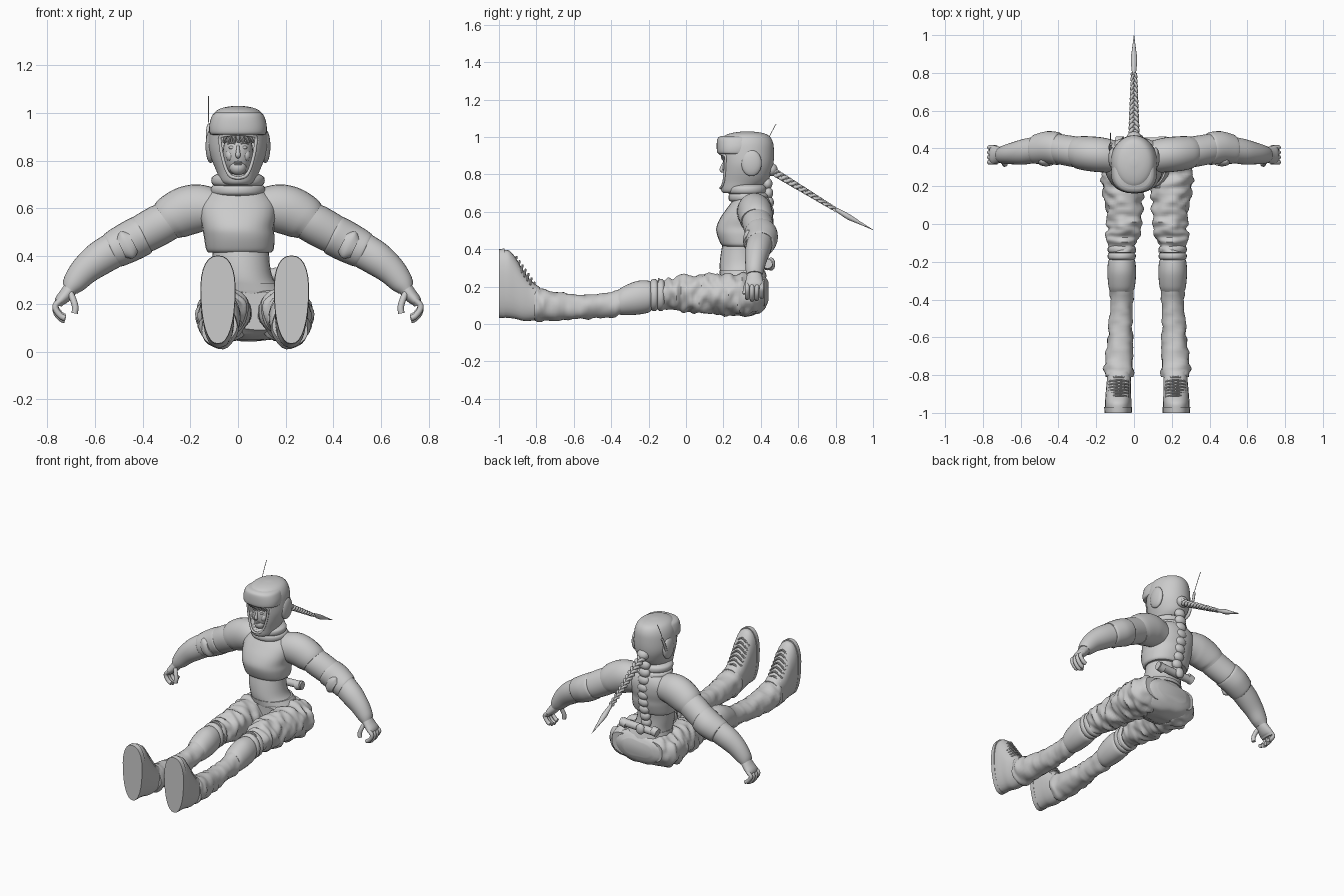
import bpy, bmesh, math
from mathutils import Vector, noise

old = bpy.data.objects.get("Cube")
if old:
    bpy.data.objects.remove(old)

grey = bpy.data.materials.new("plain_grey")
grey.use_nodes = True
grey.diffuse_color = (0.6, 0.6, 0.6, 1)
grey.node_tree.nodes["Principled BSDF"].inputs["Base Color"].default_value = (0.6, 0.6, 0.6, 1)

X, Y, Z = Vector((1, 0, 0)), Vector((0, 1, 0)), Vector((0, 0, 1))
LEG_MID = 0.07  # the seated legs are shifted slightly to the left


def finish(name, bm, angle=40):
    bmesh.ops.recalc_face_normals(bm, faces=bm.faces)
    mesh = bpy.data.meshes.new(name)
    bm.to_mesh(mesh)
    bm.free()
    ob = bpy.data.objects.new(name, mesh)
    bpy.context.collection.objects.link(ob)
    mesh.materials.append(grey)
    bpy.ops.object.select_all(action="DESELECT")
    ob.select_set(True)
    bpy.context.view_layer.objects.active = ob
    bpy.ops.object.shade_smooth_by_angle(angle=math.radians(angle))
    return ob


def spline(rows, steps):
    """Catmull-Rom through rows of numbers."""
    out = []
    for i in range(len(rows) - 1):
        quad = rows[max(i - 1, 0)], rows[i], rows[i + 1], rows[min(i + 2, len(rows) - 1)]
        for s in range(steps):
            t = s / steps
            out.append([b + t / 2 * (c - a + t * (2*a - 5*b + 4*c - d + t * (3*b - 3*c + d - a)))
                        for a, b, c, d in zip(*quad)])
    return out + [list(rows[-1])]


def loft(name, rows, u=X, axis=None, sides=28, steps=5, power=1.0, egg=0.0, rough=0.0, flip=None):
    """Skin ellipses (x, y, z, radius_u, radius_v) along a path; flip mirrors about that x."""
    rings = spline(rows, steps)
    pts = [Vector(r[:3]) for r in rings]
    bm = bmesh.new()
    loops = []
    for i, r in enumerate(rings):
        t = axis or (pts[min(i + 1, len(pts) - 1)] - pts[max(i - 1, 0)]).normalized()
        v = t.cross(u).normalized()
        loop = []
        for k in range(sides):
            a = math.tau * k / sides
            c, s = math.cos(a), math.sin(a)
            c, s = math.copysign(abs(c) ** power, c), math.copysign(abs(s) ** power, s)
            p = pts[i] + u * c * r[3] * (1 + egg * s) + v * s * r[4]
            if rough:
                p += (p - pts[i]).normalized() * rough * noise.noise(Vector((p.x * 14, p.y * 30, p.z * 14)))
            if flip is not None:
                p.x = 2 * flip - p.x
            loop.append(bm.verts.new(p))
        loops.append(loop)
    for a, b in zip(loops, loops[1:]):
        for k in range(sides):
            bm.faces.new((a[k - 1], a[k], b[k], b[k - 1]))
    bm.faces.new(loops[0])
    bm.faces.new(loops[-1])
    return finish(name, bm)


def ball(name, centre, radii):
    bm = bmesh.new()
    bmesh.ops.create_uvsphere(bm, u_segments=24, v_segments=14, radius=1)
    bmesh.ops.scale(bm, vec=radii, verts=bm.verts)
    bmesh.ops.translate(bm, vec=centre, verts=bm.verts)
    return finish(name, bm)


def tube(name, pts, r, sides=10, steps=4, u=X, flip=None):
    return loft(name, [(*p, r, r) for p in pts], u=u, sides=sides, steps=steps, flip=flip)


def upright(rows):
    """Rows (z, x, front_y, back_y, radius_x) to ring rows for a vertical loft."""
    return [(x, (f + b) / 2, z, rx, (b - f) / 2) for z, x, f, b, rx in rows]


# Torso: bare midriff, cropped top, neck
loft("waist", upright([(.18, .06, .20, .44, .16), (.24, .055, .19, .43, .145), (.30, .03, .18, .41, .12),
                       (.37, .015, .185, .40, .118), (.45, .01, .2, .41, .12)]), axis=Z)
loft("cropped_top", upright([(.415, .008, .20, .42, .132), (.43, .008, .185, .43, .142), (.48, .005, .165, .445, .148),
                             (.52, 0, .163, .45, .15), (.57, 0, .185, .46, .16), (.62, 0, .22, .46, .16),
                             (.66, 0, .25, .45, .13), (.69, 0, .27, .43, .09)]), axis=Z, power=.9)
loft("neck", [(0, .34, .64, .07, .07), (0, .33, .80, .06, .07)], axis=Z)
for i, (z, r) in enumerate([(.675, .088), (.715, .086)]):
    loft("collar_roll_%d" % i, [(0, .335 - .01 * i, z - .028, r * .9, r * .85), (0, .335 - .01 * i, z - .014, r * 1.25, r * 1.18),
                                (0, .335 - .01 * i, z + .014, r * 1.28, r * 1.2), (0, .335 - .01 * i, z + .03, r, r)], axis=Z)

# Helmet
helmet_rows = upright([(.70, 0, .20, .30, .05), (.715, 0, .188, .36, .072), (.76, 0, .183, .43, .092), (.81, 0, .183, .457, .112),
                       (.86, 0, .183, .468, .124), (.92, 0, .18, .47, .123), (.97, 0, .18, .465, .115),
                       (1.005, 0, .205, .445, .095), (1.022, 0, .25, .405, .063), (1.03, 0, .31, .345, .015)])
helmet = loft("helmet", helmet_rows, axis=Z, sides=48)

# Face opening cut into the helmet, with a raised rim
half = [(0, .727), (.03, .735), (.05, .765), (.066, .82), (.074, .87), (.07, .902), (0, .912)]
outline = [Vector((x, .1, z)) for x, z in spline(half, 4)]
outline += [Vector((-p.x, p.y, p.z)) for p in outline[-2:0:-1]]
bm = bmesh.new()
face = bm.faces.new([bm.verts.new(p) for p in outline])
new = bmesh.ops.extrude_face_region(bm, geom=[face])["geom"]
bmesh.ops.translate(bm, vec=(0, .2, 0), verts=[g for g in new if isinstance(g, bmesh.types.BMVert)])
cutter = finish("opening_cutter", bm)
cutter.hide_render = True
cutter.hide_set(True)
cut = helmet.modifiers.new("opening", "BOOLEAN")
cut.object = cutter
cut.solver = "EXACT"
bpy.context.view_layer.objects.active = helmet
helmet.select_set(True)
bpy.ops.object.modifier_apply(modifier="opening")
bpy.data.objects.remove(cutter)

dense = spline(helmet_rows, 12)
rim = []
for p in outline:
    r = min(dense, key=lambda q: abs(q[2] - p.z))
    rim.append((p.x, r[1] - r[4] * math.sqrt(max(0, 1 - (p.x / r[3]) ** 2)), p.z))
curve = bpy.data.curves.new("opening_rim", "CURVE")
curve.dimensions = "3D"
curve.bevel_depth = .007
s = curve.splines.new("POLY")
s.points.add(len(rim) - 1)
for q, p in zip(s.points, rim):
    q.co = (*p, 1)
s.use_cyclic_u = True
curve.materials.append(grey)
bpy.context.collection.objects.link(bpy.data.objects.new("opening_rim", curve))

loft("helmet_brow", upright([(.908, 0, .185, .36, .105), (.915, 0, .168, .36, .118), (.95, 0, .164, .37, .12),
                             (.99, 0, .168, .37, .108), (1.004, 0, .185, .36, .09)]), axis=Z, sides=40, power=.85)
for side, sx in (("right", -1), ("left", 1)):
    ball(side + "_helmet_ear", (sx * .115, .35, .86), (.021, .055, .07))
tube("antenna_base", [(-.125, .39, .86), (-.127, .41, .91), (-.122, .425, .95)], .008)
tube("antenna", [(-.122, .42, .94), (-.124, .45, 1.01), (-.124, .482, 1.07)], .002, 6)

# Face
ball("head", (0, .272, .835), (.063, .075, .1))
ball("jaw", (0, .235, .772), (.036, .035, .033))
loft("nose", [(0, .203, .865, .005, .005), (0, .193, .84, .008, .009), (0, .19, .822, .011, .01), (0, .202, .814, .006, .006)])
for z in (.793, .785):
    ball("lip", (0, .206, z), (.017, .008, .005))
for side, sx in (("right", -1), ("left", 1)):
    ball(side + "_eye", (sx * .026, .211, .855), (.013, .008, .007))
    tube(side + "_eyebrow", [(sx * .01, .2, .869), (sx * .027, .203, .876), (sx * .043, .218, .87)], .003, 6, u=Z)
    ball(side + "_cheek", (sx * .032, .227, .822), (.02, .02, .025))
for i in range(7):
    x = -.054 + i * .018
    tube("fringe_%d" % i, [(x * .7, .2, .915), (x, .194 + abs(x) * .25, .895), (x * 1.12 + .004, .2 + abs(x) * .4, .878)], .008, 8)

# Plaited hair: knot, three woven strands, loose tip
ball("hair_knot", (0, .455, .825), (.04, .035, .035))
start, end = Vector((0, .45, .825)), Vector((0, .80, .612))
along = (end - start).normalized()
out = along.cross(X)
for k in range(3):
    rows = []
    for i in range(97):
        f = i / 96
        a = f * math.tau * 4.5 + k * math.tau / 3
        size = 1 - .45 * f
        p = start.lerp(end, f) + X * math.sin(a) * .019 * size + out * math.sin(2 * a) * .011 * size
        rows.append((*p, .0125 * size, .0125 * size))
    loft("plait_strand_%d" % k, rows, sides=10, steps=1)
loft("plait_tip", [(0, .785, .62, .009, .009), (0, .82, .602, .013, .012), (0, .87, .572, .017, .015),
                   (0, .93, .54, .01, .008), (0, 1.0, .503, .001, .001)], sides=14)

# Spine plates, back pouch
for i in range(9):
    f = i / 8
    z = .75 - .4 * f
    ball("spine_plate_%d" % i, (.01 * f, .435 + .022 * math.sin(f * 3.1) - .03 * f, z), (.042 - .014 * abs(f - .4), .027, .032))
for i, (x, r) in enumerate([(.045, .024), (-.075, .029), (.15, .029)]):
    w = .13 if i == 0 else .018
    loft("waist_roll_%d" % i, [(x - w, .435, .315, r, r), (x + w, .435, .325, r, r)], u=Y, sides=20)
ball("roll_buckle", (.02, .455, .32), (.03, .022, .035))
loft("belt", upright([(.255, .05, .182, .432, .143), (.285, .04, .178, .422, .13)]), axis=Z)

# Seat of the trousers
loft("trouser_seat", [(LEG_MID - .01, .19, .17, .17, .08), (LEG_MID - .01, .25, .16, .20, .105), (LEG_MID - .01, .34, .155, .205, .112),
                      (LEG_MID - .01, .41, .165, .18, .095), (LEG_MID - .01, .44, .175, .11, .05)], axis=Y, rough=.012, power=.9)

for side, leg_flip, arm_flip in (("right", None, 0), ("left", LEG_MID, None)):
    # Legs
    leg = dict(axis=-Y, flip=leg_flip)
    loft(side + "_thigh", [(-.04, .42, .17, .09, .07), (-.05, .35, .155, .12, .107), (-.058, .24, .155, .115, .108),
                           (-.052, .12, .16, .102, .103), (-.05, 0, .165, .09, .1), (-.06, -.08, .16, .078, .083),
                           (-.063, -.15, .155, .068, .074)], rough=.022, steps=10, sides=40, **leg)
    for i, y in enumerate((-.135, -.17)):
        loft("%s_knee_roll_%d" % (side, i), [(-.065, y + .022, .155, .06, .068), (-.065, y + .01, .155, .073, .084),
                                             (-.065, y - .01, .155, .073, .084), (-.065, y - .022, .155, .06, .07)], **leg)
    loft(side + "_knee_pad", [(-.065, -.185, .148, .062, .072), (-.065, -.2, .146, .072, .085), (-.065, -.26, .14, .076, .09),
                              (-.065, -.33, .125, .07, .078), (-.066, -.36, .117, .06, .065)], **leg)
    loft(side + "_shin", [(-.065, -.33, .12, .064, .07), (-.066, -.42, .1, .059, .066), (-.07, -.52, .093, .062, .064),
                          (-.073, -.63, .092, .069, .07), (-.079, -.74, .1, .077, .085), (-.08, -.79, .106, .078, .094),
                          (-.08, -.81, .108, .073, .085)], rough=.012, **leg)
    # Boots
    loft(side + "_boot", [(-.08, -.78, .11, .062, .085), (-.08, -.83, .125, .064, .108), (-.082, -.87, .152, .066, .135),
                          (-.083, -.91, .19, .068, .163), (-.084, -.945, .212, .07, .18), (-.084, -.975, .215, .07, .181)],
         egg=.08, power=.85, **leg)
    loft(side + "_boot_sole", [(-.084, -.97, .217, .073, .186), (-.084, -1.0, .217, .071, .184)], egg=.13, power=.85, steps=1, **leg)
    for i in range(7):
        y, z = -.81 - .016 * i, .205 + .021 * i
        tube("%s_lace_%d" % (side, i), [(-.13, y - .008, z - .018), (-.08, y, z + .016 + .002 * i), (-.03, y - .008, z - .018)],
             .006, 8, u=Y, flip=leg_flip)

    # Arms
    arm = dict(u=Y, flip=arm_flip)
    loft(side + "_shoulder", [(.09, .355, .595, .085, .085), (.16, .365, .60, .092, .1), (.215, .37, .59, .093, .103),
                              (.27, .375, .565, .09, .097), (.3, .378, .545, .084, .086)], **arm)
    loft(side + "_upper_sleeve", [(.27, .378, .56, .08, .08), (.33, .385, .53, .082, .085), (.40, .397, .492, .08, .082), (.43, .4, .477, .074, .074)], **arm)
    loft(side + "_elbow_pad", [(.395, .398, .492, .078, .076), (.405, .4, .487, .087, .085), (.46, .405, .458, .086, .085),
                               (.52, .397, .427, .078, .078), (.53, .395, .422, .07, .07)], **arm)
    loft(side + "_elbow_patch", [(.44, .34, .46, .03, .045), (.465, .335, .447, .03, .062), (.49, .34, .435, .03, .045)], **arm)
    loft(side + "_forearm", [(.51, .395, .432, .07, .075), (.58, .383, .39, .068, .072), (.64, .374, .342, .058, .062),
                             (.685, .368, .29, .049, .05), (.705, .366, .262, .042, .036)], **arm)
    # Hands
    loft(side + "_palm", [(.69, .366, .28, .036, .032), (.72, .366, .24, .045, .029), (.745, .366, .212, .05, .024), (.752, .366, .192, .044, .014)], **arm)
    for i in range(4):
        y, drop = .327 + .026 * i, (.01, 0, .004, .016)[i]
        tube("%s_finger_%d" % (side, i), [(.742, y, .215), (.764, y, .195), (.762, y, .163 + drop), (.742, y, .138 + drop), (.725, y, .13 + drop)],
             .0125, 12, u=Y, flip=arm_flip)
    tube(side + "_thumb", [(.705, .34, .25), (.69, .325, .215), (.682, .318, .185), (.685, .316, .16)], .0135, 12, u=Y, flip=arm_flip)
